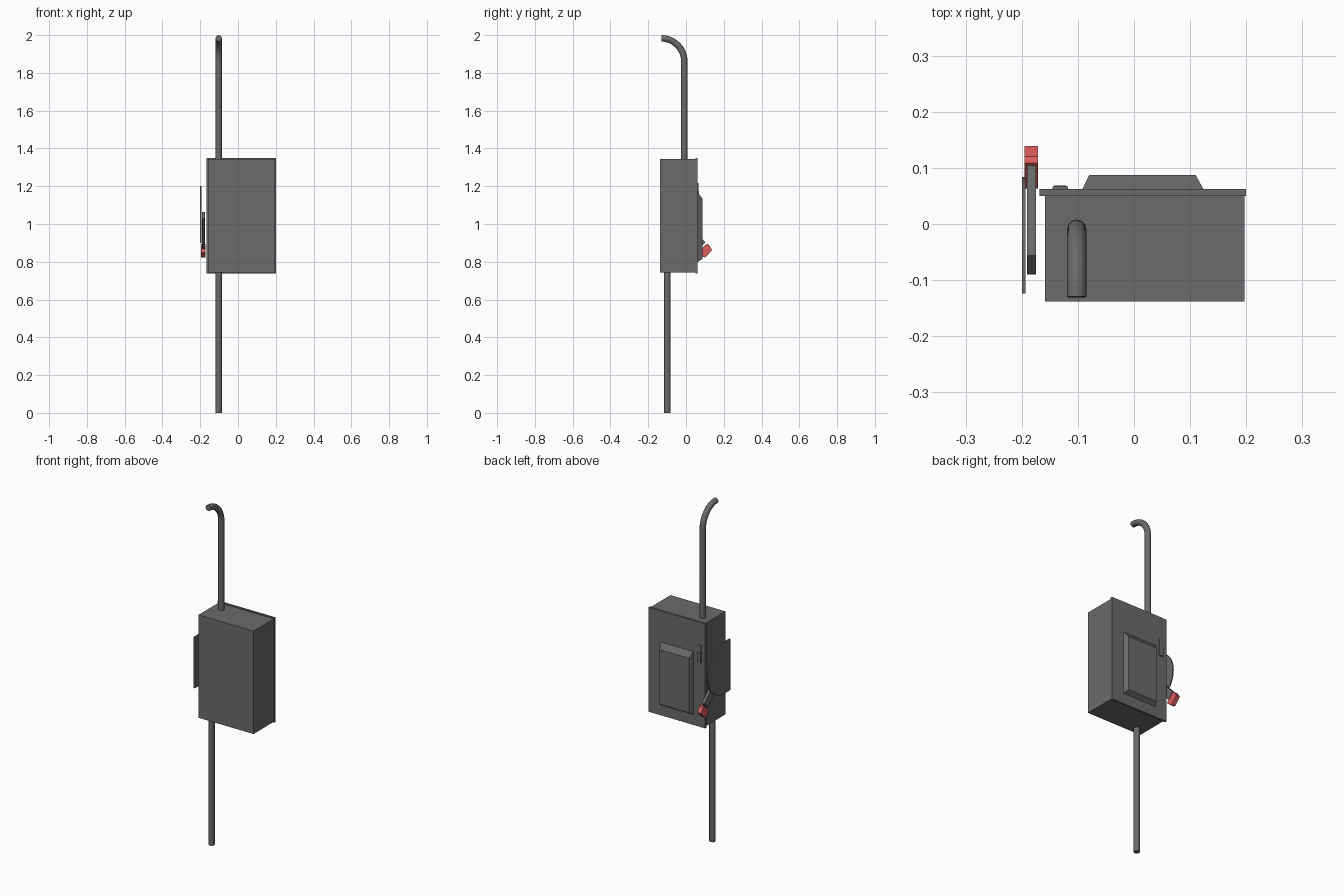
import bpy, bmesh, math

if "Cube" in bpy.data.objects:
    bpy.data.objects.remove(bpy.data.objects["Cube"])

DARK = (0.145, 0.145, 0.145, 1)
RED = (0.72, 0.11, 0.11, 1)
mats = {}


def paint(me, color):
    if color not in mats:
        mats[color] = bpy.data.materials.new("dark_paint" if color == DARK else "red_paint")
        mats[color].diffuse_color = color
    me.materials.append(mats[color])


def loft(name, lower, upper, color=DARK):
    """Closed solid between two matching outlines."""
    bm = bmesh.new()
    a = [bm.verts.new(p) for p in lower]
    b = [bm.verts.new(p) for p in upper]
    bm.faces.new(a)
    bm.faces.new(b)
    n = len(a)
    for i in range(n):
        j = (i + 1) % n
        bm.faces.new((a[i], a[j], b[j], b[i]))
    bmesh.ops.recalc_face_normals(bm, faces=bm.faces)
    me = bpy.data.meshes.new(name)
    bm.to_mesh(me)
    bm.free()
    bpy.context.collection.objects.link(bpy.data.objects.new(name, me))
    paint(me, color)


def rect(x0, x1, y, z0, z1):
    return [(x0, y, z0), (x1, y, z0), (x1, y, z1), (x0, y, z1)]


def block(name, x0, x1, y0, y1, z0, z1):
    loft(name, rect(x0, x1, y0, z0, z1), rect(x0, x1, y1, z0, z1))


def side_plate(name, outline, x0, x1, color=DARK):
    """Extrude a (y, z) outline along x."""
    loft(name, [(x0, y, z) for y, z in outline],
         [(x1, y, z) for y, z in outline], color)


def pipe(name, pts, radius=0.017):
    cu = bpy.data.curves.new(name, 'CURVE')
    cu.dimensions = '3D'
    cu.bevel_depth = radius
    cu.bevel_resolution = 4
    cu.use_fill_caps = True
    sp = cu.splines.new('POLY')
    sp.points.add(len(pts) - 1)
    for p, co in zip(sp.points, pts):
        p.co = (*co, 1)
    paint(cu, DARK)
    ob = bpy.data.objects.new(name, cu)
    bpy.context.collection.objects.link(ob)
    bpy.ops.object.select_all(action='DESELECT')
    ob.select_set(True)
    bpy.context.view_layer.objects.active = ob
    bpy.ops.object.convert(target='MESH')
    bpy.ops.object.shade_smooth_by_angle(angle=math.radians(40))


# Cabinet and overhanging door
block("cabinet", -0.159, 0.197, -0.138, 0.05, 0.742, 1.345)
block("door", -0.168, 0.2, 0.05, 0.062, 0.738, 1.35)

# Raised bevelled panel on the door
loft("door_panel", rect(-0.093, 0.125, 0.06, 0.798, 1.17),
     rect(-0.08, 0.11, 0.087, 0.815, 1.135))

# Door latch
block("latch_plate", -0.145, -0.118, 0.06, 0.0665, 1.115, 1.217)
block("latch_tab", -0.143, -0.12, 0.06, 0.0685, 1.118, 1.175)

# Rounded switch guard plate
guard = [(-0.124, 0.90)]
for i in range(17):
    t = -math.pi / 2 + math.pi * i / 16
    guard.append((-0.066 + 0.15 * math.cos(t), 1.05 + 0.15 * math.sin(t)))
guard.append((-0.124, 1.20))
side_plate("switch_guard", guard, -0.2, -0.193)

# Diagonal switch lever with red grip
side_plate("switch_lever", [(-0.056, 1.063), (-0.09, 1.028), (0.069, 0.868), (0.104, 0.903)],
           -0.191, -0.175)
side_plate("switch_grip", [(0.109, 0.895), (0.12, 0.891), (0.139, 0.862),
                           (0.102, 0.823), (0.09, 0.826), (0.063, 0.848)],
           -0.195, -0.171, RED)

# Conduits: straight lower one, upper one bent forward at the top
px = -0.102
pipe("lower_conduit", [(px, -0.099, 0), (px, -0.099, 0.75)])
bend = [(px, -0.009, 1.34)]
for i in range(13):
    t = math.pi / 2 * i / 12
    bend.append((px, -0.13 + 0.121 * math.cos(t), 1.862 + 0.121 * math.sin(t)))
pipe("upper_conduit", bend)

for m in bpy.data.materials:
    if m.users and not m.is_grease_pencil:
        m.use_nodes = True
        m.node_tree.nodes["Principled BSDF"].inputs["Base Color"].default_value = m.diffuse_color
